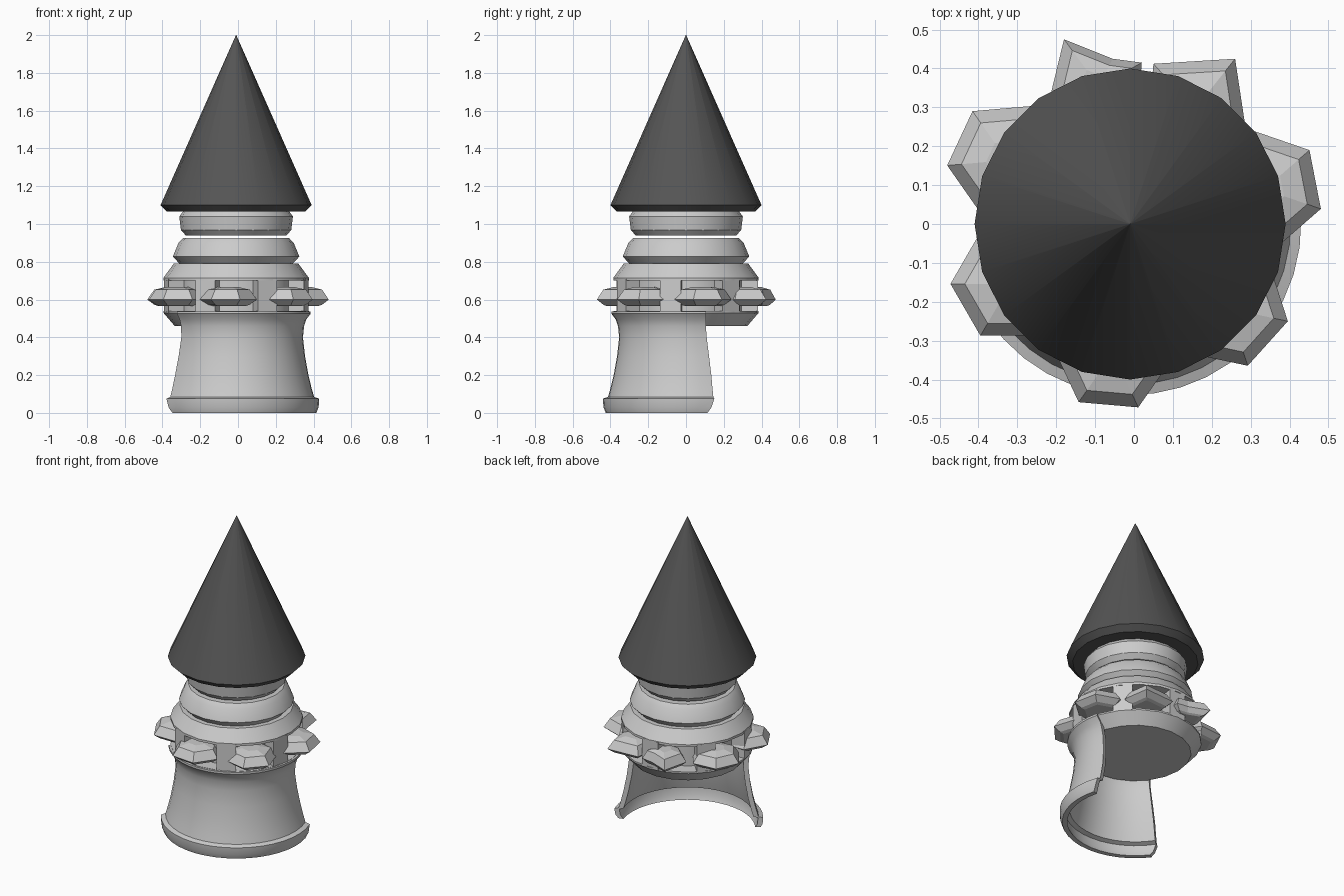
import bpy, bmesh
from math import radians, degrees, sin, cos, asin, pi
from mathutils import Vector

if "Cube" in bpy.data.objects:
    bpy.data.objects.remove(bpy.data.objects["Cube"])

CX, CY = -0.01, 0.0      # shared tower axis


def finish(name, bm, angle=30, mat=None):
    bmesh.ops.recalc_face_normals(bm, faces=bm.faces)
    me = bpy.data.meshes.new(name)
    bm.to_mesh(me)
    bm.free()
    ob = bpy.data.objects.new(name, me)
    bpy.context.collection.objects.link(ob)
    if mat:
        me.materials.append(mat)
    if angle:
        bpy.ops.object.select_all(action='DESELECT')
        ob.select_set(True)
        bpy.context.view_layer.objects.active = ob
        bpy.ops.object.shade_smooth_by_angle(angle=radians(angle))
    return ob


def skin(bm, rings):
    """Join equal-length closed vertex rings and cap both ends."""
    loops = [[bm.verts.new(p) for p in r] for r in rings]
    n = len(loops[0])
    for a, b in zip(loops, loops[1:]):
        for i in range(n):
            j = (i + 1) % n
            bm.faces.new((a[i], a[j], b[j], b[i]))
    bm.faces.new(loops[0])
    bm.faces.new(loops[-1])


def polar(r, a, z):
    return (CX + r * cos(a), CY + r * sin(a), z)


def lathe(name, profile, sides=20, mat=None):
    bm = bmesh.new()
    skin(bm, [[polar(r, 2 * pi * i / sides, z) for i in range(sides)]
              for r, z in profile])
    return finish(name, bm, mat=mat)


dark = bpy.data.materials.new("dark_roof")
dark.diffuse_color = (0.09, 0.09, 0.09, 1)
dark.use_nodes = True
dark.node_tree.nodes["Principled BSDF"].inputs["Base Color"].default_value = dark.diffuse_color

# Roof cone and stacked rings
lathe("roof_cone", [(0.365, 1.065), (0.4, 1.1), (0.001, 2.0)], mat=dark)
lathe("neck_ring", [(0.265, 0.938), (0.292, 0.968), (0.301, 1.04), (0.28, 1.068)])
lathe("middle_ring", [(0.3, 0.79), (0.335, 0.828), (0.305, 0.9), (0.28, 0.926)])
lathe("shoulder_ring", [(0.385, 0.7), (0.385, 0.715), (0.33, 0.79)])
lathe("gallery_core", [(0.3, 0.53), (0.3, 0.71)], mat=None)
lathe("gallery_floor", [(0.325, 0.46), (0.385, 0.53), (0.385, 0.54)])

# Seven posts around the open gallery
bm = bmesh.new()
for k in range(7):
    mid = radians(-64 + k * 360 / 7)
    h = radians(8.5)
    skin(bm, [[polar(0.28, mid - h, z), polar(0.384, mid - h, z),
               polar(0.384, mid + h, z), polar(0.28, mid + h, z)]
              for z in (0.53, 0.71)])
finish("gallery_posts", bm, angle=0)


# Faceted slabs that stick out of the gallery windows
def slab(bm, pts):
    pts = [Vector(p) for p in pts]
    c = sum(pts, Vector((0, 0))) / len(pts)
    skin(bm, [[(*(c + (p - c) * s), z) for p in pts]
              for s, z in ((0.6, 0.565), (0.75, 0.572), (1.0, 0.6),
                           (0.76, 0.652), (0.35, 0.667))])


bm = bmesh.new()
# centre x, centre y, direction of outer edge
for x, y, d in ((0.335, 0.089, 11), (0.245, -0.218, -42), (-0.054, -0.332, -95),
                (-0.318, -0.154, -150), (-0.327, 0.164, 155)):
    slab(bm, [(x + 0.154 * cos(radians(d + 30 + 60 * i)),
               y + 0.154 * sin(radians(d + 30 + 60 * i))) for i in range(6)])
slab(bm, [(-0.22, 0.31), (-0.18, 0.475), (-0.055, 0.425),
          (0.02, 0.415), (0.01, 0.28), (-0.12, 0.22)])
slab(bm, [(0.05, 0.412), (0.26, 0.425), (0.285, 0.26),
          (0.22, 0.17), (0.08, 0.2), (0.04, 0.3)])
finish("gallery_slabs", bm, angle=0)

# Curved front wall with a flared foot and lip: radius, height, half angle
wall = [(0.425, 0.0, 79), (0.437, 0.03, 81.5), (0.44, 0.075, 83.5),
        (0.413, 0.085, 84), (0.4, 0.13, 84), (0.383, 0.2, 84), (0.365, 0.3, 83),
        (0.354, 0.4, 81.5), (0.36, 0.46, 80.5), (0.372, 0.495, 80),
        (0.395, 0.525, 79), (0.395, 0.538, 79)]
section = wall + [(r - 0.03, z, h) for r, z, h in reversed(wall)]
STEPS = 18
bm = bmesh.new()
skin(bm, [[polar(r, radians(-63.5 + h * (2 * i / STEPS - 1)), z)
           for r, z, h in section] for i in range(STEPS + 1)])
finish("front_wall", bm)
